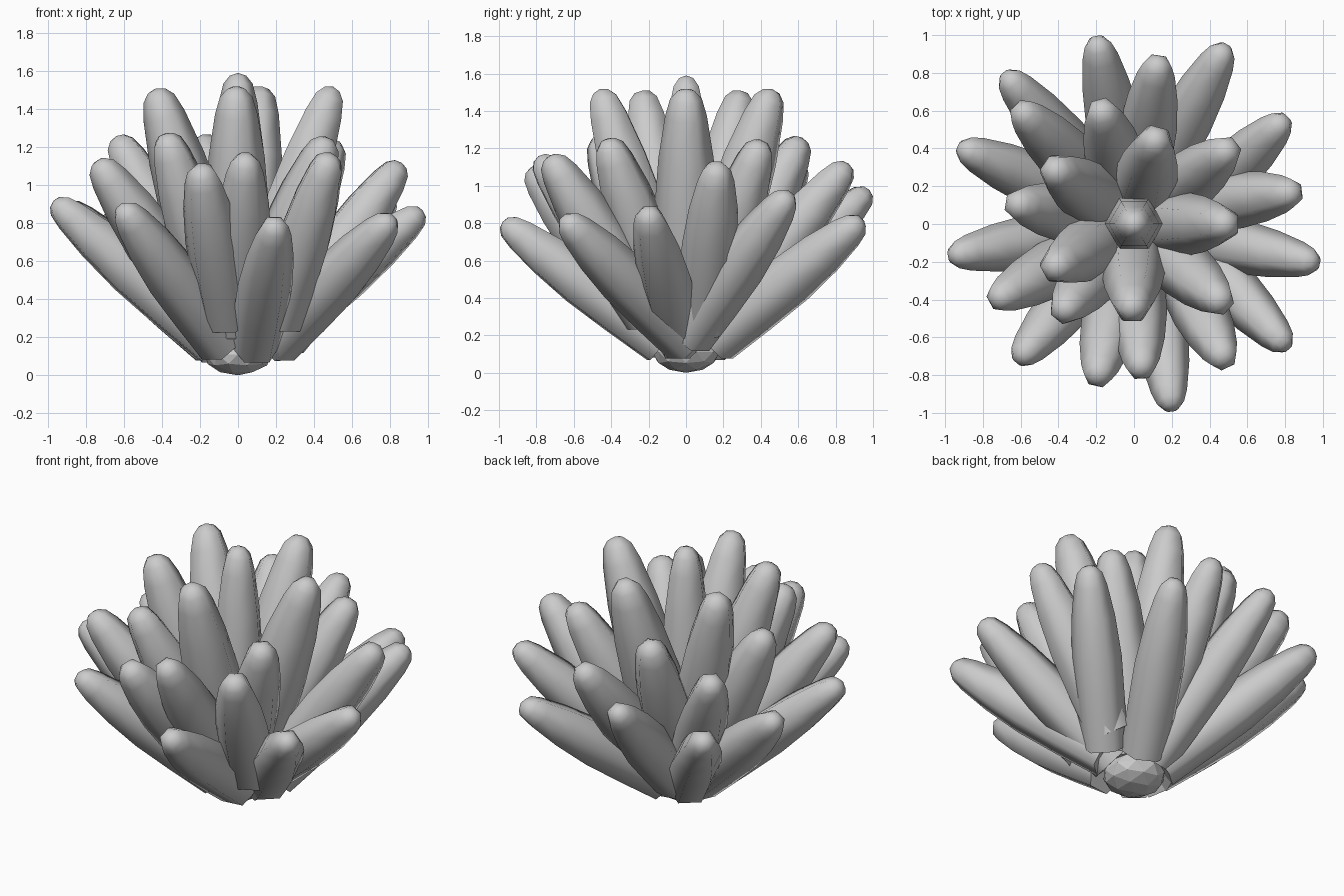
import bpy, bmesh, math
from mathutils import Vector

if "Cube" in bpy.data.objects:
    bpy.data.objects.remove(bpy.data.objects["Cube"])

# Lobe tips (x, y, z) per tier; an optional second point moves the lobe's base
INNER = [((0.12, 0.47, 1.53),), ((0.51, 0.0, 1.53),), ((-0.01, -0.47, 1.53),),
         ((-0.44, -0.24, 1.52),), ((-0.44, 0.3, 1.52),)]
MIDDLE = [((-0.18, 0.63, 1.27),), ((0.52, 0.41, 1.25),), ((0.48, -0.43, 1.26),),
          ((-0.39, -0.48, 1.28),), ((-0.65, 0.11, 1.27),)]
UPPER = [((0.04, -0.8, 1.17),), ((-0.62, 0.62, 1.15),), ((0.13, 0.88, 1.13),),
         ((0.87, 0.17, 1.13), (0.25, 0.09, 0.26)),
         ((0.49, -0.74, 1.17), (0.22, -0.2, 0.3)),
         ((-0.2, -0.84, 1.11), (-0.06, -0.22, 0.3)), ((-0.75, -0.41, 1.14),)]
OUTER = [((-0.2, 0.99, 0.99),), ((0.49, 0.95, 0.83), (0.06, 0.16, 0.17)),
         ((0.81, 0.56, 0.97), (0.24, 0.02, 0.2)), ((0.98, -0.21, 0.88),),
         ((0.82, -0.66, 0.84), (0.2, 0.0, 0.17)),
         ((0.2, -0.99, 0.82), (0.09, -0.13, 0.16)),
         ((-0.62, -0.73, 0.9),), ((-0.98, -0.17, 0.93),), ((-0.93, 0.41, 0.91),),
         ((-0.69, 0.8, 0.86),)]

# Lobe outline: (fraction along length, fraction of widest radius)
PROFILE = [(0.0, 0.92), (0.25, 0.98), (0.5, 1.0), (0.72, 0.87),
           (0.89, 0.66), (0.96, 0.5), (0.99, 0.28)]
SIDES = 6
ROOT = Vector((0, 0, 0.05))


def smooth(obj):
    bpy.ops.object.select_all(action='DESELECT')
    obj.select_set(True)
    bpy.context.view_layer.objects.active = obj
    bpy.ops.object.shade_smooth_by_angle(angle=math.radians(60))


def make_lobe(name, tip, radius, start, base=None):
    tip = Vector(tip)
    flat = Vector((tip.x, tip.y, 0))
    if flat.length > 0.1:          # table gives outer extents; pull the axis in
        tip -= flat.normalized() * 0.01 + Vector((0, 0, 0.012))
    base = Vector(base) if base else ROOT + (tip - ROOT).normalized() * start
    axis = tip - base
    length = axis.length
    bm = bmesh.new()
    rings = []
    for t, r in PROFILE:
        rings.append([bm.verts.new((radius * r * math.cos(2 * math.pi * i / SIDES),
                                    radius * r * math.sin(2 * math.pi * i / SIDES),
                                    length * t)) for i in range(SIDES)])
    for a, b in zip(rings, rings[1:]):
        for i in range(SIDES):
            j = (i + 1) % SIDES
            bm.faces.new((a[i], a[j], b[j], b[i]))
    top = bm.verts.new((0, 0, length))
    for i in range(SIDES):
        bm.faces.new((rings[-1][i], rings[-1][(i + 1) % SIDES], top))
    bm.faces.new(rings[0][::-1])
    mesh = bpy.data.meshes.new(name)
    bm.to_mesh(mesh)
    bm.free()
    obj = bpy.data.objects.new(name, mesh)
    bpy.context.collection.objects.link(obj)
    obj.location = base
    obj.rotation_mode = 'QUATERNION'
    if flat.length > 0.1:
        obj.rotation_quaternion = axis.to_track_quat('Z', 'Y')
    smooth(obj)


# Central upright lobe and the tiers around it
make_lobe("center_lobe", (0, 0.02, 1.59), 0.155, 0.1)
for tier, lobes, radius, start in (("inner_lobe", INNER, 0.17, 0.15),
                                   ("middle_lobe", MIDDLE, 0.16, 0.2),
                                   ("upper_lobe", UPPER, 0.152, 0.26),
                                   ("outer_lobe", OUTER, 0.145, 0.18)):
    for n, (tip, *base) in enumerate(lobes):
        make_lobe(f"{tier}_{n + 1}", tip, radius, start, *base)

# Rough core where the lobes meet
bpy.ops.mesh.primitive_ico_sphere_add(subdivisions=2, radius=1, location=(0, 0, 0.11))
core = bpy.context.object
core.name = "root_core"
core.scale = (0.18, 0.18, 0.11)
